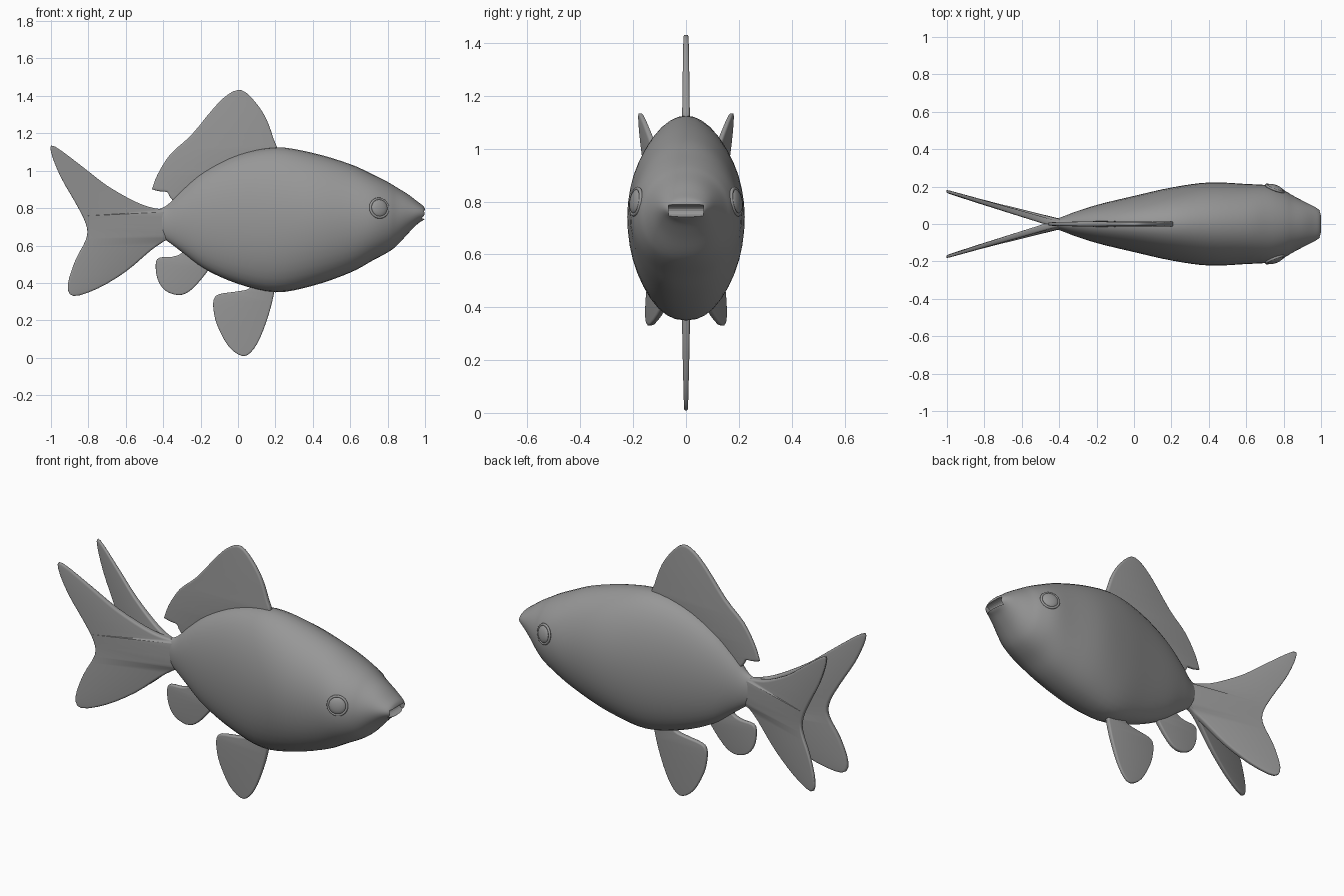
import bpy, bmesh, math
from mathutils import Vector

if "Cube" in bpy.data.objects:
    bpy.data.objects.remove(bpy.data.objects["Cube"])

grey = bpy.data.materials.new("fish grey")
grey.diffuse_color = (0.31, 0.31, 0.31, 1)
grey.use_nodes = True
grey.node_tree.nodes["Principled BSDF"].inputs["Base Color"].default_value = grey.diffuse_color


def finish(ob, angle=50):
    ob.data.materials.clear()
    ob.data.materials.append(grey)
    bpy.ops.object.select_all(action='DESELECT')
    ob.select_set(True)
    bpy.context.view_layer.objects.active = ob
    bpy.ops.object.shade_smooth_by_angle(angle=math.radians(angle))
    return ob


def smooth(rows, steps):
    """Catmull-Rom interpolation through rows of numbers."""
    out = []
    for i in range(len(rows) - 1):
        a, b, c, d = (Vector(rows[min(max(i + k, 0), len(rows) - 1)]) for k in (-1, 0, 1, 2))
        for s in range(steps):
            t = s / steps
            out.append(0.5 * (2 * b + (c - a) * t + (2 * a - 5 * b + 4 * c - d) * t * t
                              + (3 * b - a - 3 * c + d) * t ** 3))
    return out + [Vector(rows[-1])]


# Body: rings of (x, top, bottom, half width)
stations = [(-.45, .785, .665, .015), (-.38, .815, .625, .04), (-.30, .895, .565, .07),
            (-.18, .995, .475, .107), (0, 1.085, .395, .15), (.2, 1.125, .35, .195),
            (.4, 1.095, .385, .222), (.6, 1.035, .455, .214), (.72, .98, .52, .206),
            (.80, .94, .563, .18), (.85, .91, .60, .152), (.91, .873, .665, .12),
            (.96, .835, .715, .095), (.99, .812, .735, .075), (1.0, .795, .745, .06)]
N = 40
bm = bmesh.new()
rings = []
for x, top, bot, w in smooth(stations, 4):
    ring = []
    for i in range(N):
        a = 2 * math.pi * i / N
        c, s = math.cos(a), math.sin(a)
        p = 1.0 if s > 0 else 0.86      # belly fuller than the back
        y = w * math.copysign(abs(c) ** p, c)
        ring.append(bm.verts.new((x, y, (top + bot) / 2 + (top - bot) / 2 * s)))
    rings.append(ring)
for r0, r1 in zip(rings, rings[1:]):
    for i in range(N):
        j = (i + 1) % N
        bm.faces.new((r0[i], r0[j], r1[j], r1[i]))
bm.faces.new(rings[0])
bm.faces.new(rings[-1])
bmesh.ops.recalc_face_normals(bm, faces=bm.faces)
me = bpy.data.meshes.new("body")
bm.to_mesh(me)
bm.free()
body = bpy.data.objects.new("body", me)
bpy.context.collection.objects.link(body)

# Mouth opening cut into the snout
bpy.ops.mesh.primitive_cylinder_add(vertices=24, radius=1, depth=2, location=(1.01, 0, .765),
                                    rotation=(math.pi / 2, 0, 0))
cutter = bpy.context.object
cutter.name = "mouth_cutter"
cutter.scale = (.045, .024, .066)
cutter.hide_render = True
cutter.hide_set(True)
mod = body.modifiers.new("mouth", 'BOOLEAN')
mod.operation = 'DIFFERENCE'
mod.object = cutter
finish(body)


def fin(name, outline, thick, root, reach, splay=0):
    """Rounded plate in the xz plane, thinning with distance from its root."""
    cu = bpy.data.curves.new(name, 'CURVE')
    cu.dimensions = '2D'
    cu.fill_mode = 'BOTH'
    edge = thick * 0.55
    cu.extrude = thick - edge
    cu.bevel_depth = edge
    cu.offset = -edge
    cu.bevel_resolution = 2
    pts = smooth(outline + outline[:1], 3)[:-1]
    sp = cu.splines.new('POLY')
    sp.points.add(len(pts) - 1)
    for p, v in zip(sp.points, pts):
        p.co = (v[0], v[1], 0, 1)
    sp.use_cyclic_u = True
    ob = bpy.data.objects.new(name, cu)
    bpy.context.collection.objects.link(ob)
    bpy.ops.object.select_all(action='DESELECT')
    ob.select_set(True)
    bpy.context.view_layer.objects.active = ob
    bpy.ops.object.convert(target='MESH')
    ob = bpy.context.object
    for v in ob.data.vertices:
        x, z, y = v.co
        d = min(1, math.hypot(x - root[0], z - root[1]) / reach)
        y *= 1 - 0.6 * d
        v.co = (x, -y + splay * max(0, -.42 - x), z)
    bm = bmesh.new()
    bm.from_mesh(ob.data)
    bmesh.ops.remove_doubles(bm, verts=bm.verts, dist=1e-5)
    bmesh.ops.recalc_face_normals(bm, faces=bm.faces)
    bm.to_mesh(ob.data)
    bm.free()
    return finish(ob)


# Fins
fin("dorsal_fin", [(-.46, .90), (-.43, .98), (-.36, 1.09), (-.25, 1.19), (-.13, 1.335),
                   (-.05, 1.41), (.02, 1.43), (.09, 1.37), (.15, 1.28), (.19, 1.17),
                   (.205, 1.10), (.1, 1.02), (-.1, .96), (-.3, .83), (-.36, .855),
                   (-.378, .885), (-.42, .89)], .02, (0, 1.0), .5)
fin("belly_fin", [(.2, .38), (.17, .25), (.12, .11), (.07, .03), (.02, .01), (-.05, .06),
                  (-.11, .17), (-.13, .25), (-.13, .31), (-.10, .34), (0, .355),
                  (.06, .37), (.1, .42), (.18, .45)], .017, (.1, .38), .4)
fin("rear_belly_fin", [(-.15, .48), (-.2, .415), (-.26, .355), (-.32, .335), (-.39, .36),
                       (-.43, .42), (-.44, .50), (-.42, .535), (-.35, .54), (-.30, .56),
                       (-.27, .61), (-.17, .57)], .017, (-.2, .52), .35)
tail = [(-.36, .79), (-.45, .80), (-.55, .835), (-.7, .92), (-.83, 1.02), (-.98, 1.13),
        (-1.0, 1.10), (-.95, .97), (-.87, .83), (-.815, .72), (-.81, .64), (-.87, .52),
        (-.91, .39), (-.88, .33), (-.75, .37), (-.6, .46), (-.47, .57), (-.40, .62), (-.35, .66)]
for side, label in ((-1, "right"), (1, "left")):
    fin("tail_fin_" + label, tail, .02, (-.4, .72), .75, side * .3)

    # Eye: shallow dome with a raised rim
    place = Vector((.755, side * .19, .80))
    rot = Vector((.38, side, .16)).to_track_quat('Z', 'Y').to_euler()
    bpy.ops.mesh.primitive_uv_sphere_add(segments=32, ring_count=16, radius=1,
                                         location=place, rotation=rot)
    eye = bpy.context.object
    eye.name = "eye_" + label
    eye.scale = (.047, .047, .018)
    finish(eye)
    bpy.ops.mesh.primitive_torus_add(major_radius=.05, minor_radius=.007, major_segments=32,
                                     minor_segments=8, location=place, rotation=rot)
    rim = bpy.context.object
    rim.name = "eye_rim_" + label
    finish(rim)
